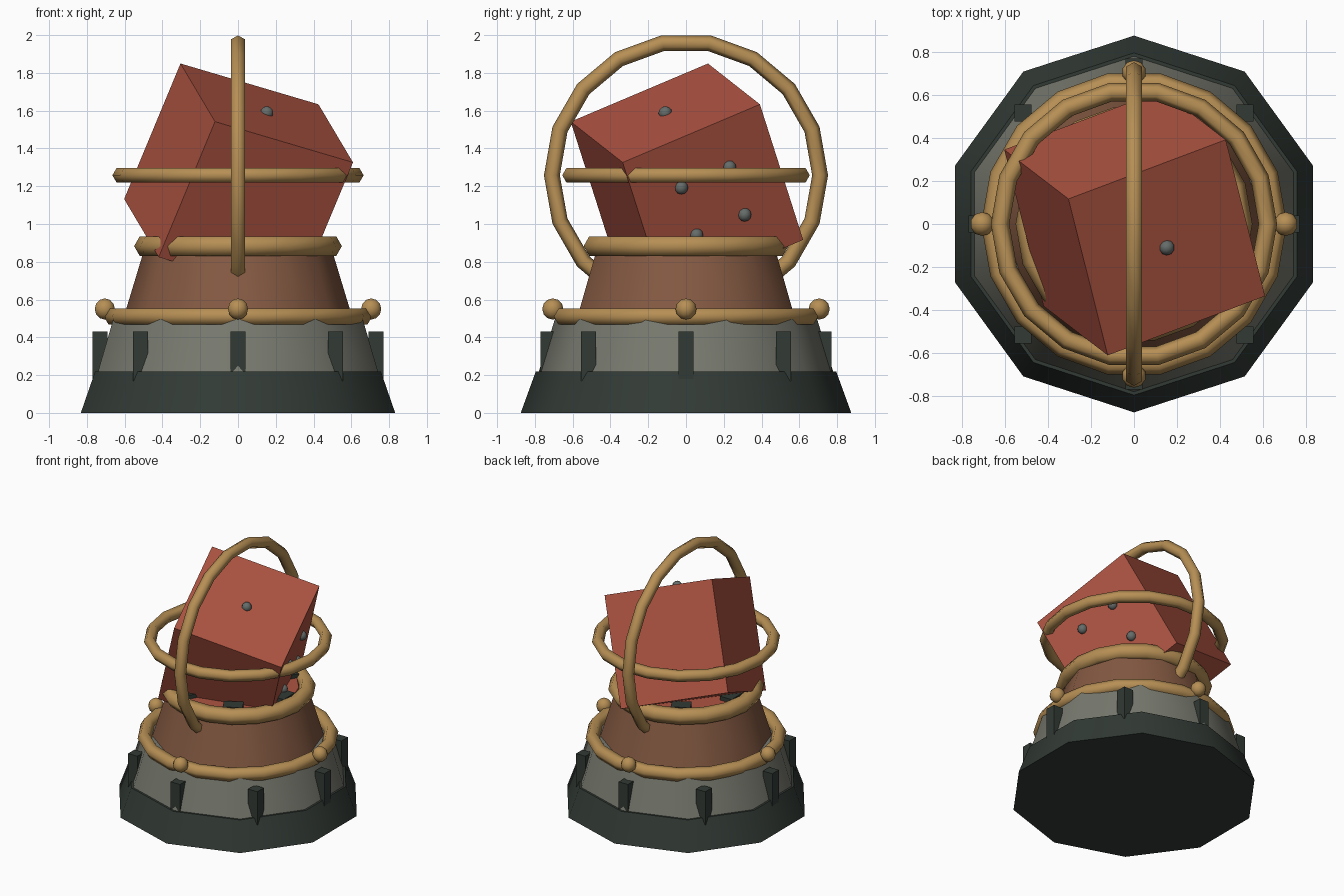
import bpy
from math import radians, pi, cos, sin
from mathutils import Euler, Vector

if "Cube" in bpy.data.objects:
    bpy.data.objects.remove(bpy.data.objects["Cube"], do_unlink=True)


def material(name, r, g, b):
    m = bpy.data.materials.new(name)
    m.use_nodes = True
    m.diffuse_color = (r, g, b, 1)
    m.node_tree.nodes["Principled BSDF"].inputs["Base Color"].default_value = (r, g, b, 1)
    return m


RED = material("brick red", 0.43, 0.09, 0.055)
GOLD = material("antique gold", 0.47, 0.275, 0.09)
STONE = material("warm stone", 0.185, 0.19, 0.155)
DARK = material("dark green iron", 0.032, 0.043, 0.036)
BROWN = material("brown leather", 0.23, 0.10, 0.054)
PIP = material("pewter", 0.13, 0.15, 0.14)


def finish(name, mat, angle=None):
    ob = bpy.context.object
    ob.name = name
    ob.data.materials.append(mat)
    if angle:
        bpy.ops.object.shade_smooth_by_angle(angle=radians(angle))
    return ob


def tapered(name, mat, r1, r2, z1, z2, turn=0, sides=10):
    bpy.ops.mesh.primitive_cone_add(vertices=sides, radius1=r1, radius2=r2, depth=z2 - z1,
                                    location=(0, 0, (z1 + z2) / 2), rotation=(0, 0, turn))
    return finish(name, mat, 40)


def ring(name, major, minor, z, rotation=(0, 0, 0)):
    bpy.ops.mesh.primitive_torus_add(major_segments=18, minor_segments=6, major_radius=major,
                                     minor_radius=minor, location=(0, 0, z), rotation=rotation)
    return finish(name, GOLD, 70)


def ball(name, mat, radius, location):
    bpy.ops.mesh.primitive_uv_sphere_add(segments=10, ring_count=6, radius=radius, location=location)
    return finish(name, mat, 60)


def block(name, mat, size, location, rotation=(0, 0, 0)):
    bpy.ops.mesh.primitive_cube_add(size=1, location=location, rotation=rotation)
    bpy.context.object.scale = size
    return finish(name, mat)


# Stepped pedestal
tapered("base_plinth", DARK, 0.875, 0.795, 0, 0.22)
tapered("stone_drum", STONE, 0.785, 0.69, 0.2, 0.51)
tapered("leather_cone", BROWN, 0.61, 0.492, 0.49, 0.88, pi / 10)
tapered("red_cushion", RED, 0.45, 0.43, 0.86, 0.9, 0, 18)

# Iron posts around the drum
for i in range(8):
    a = i * pi / 4
    block("drum_post", DARK, (0.08, 0.08, 0.26), (0.73 * cos(a), 0.73 * sin(a), 0.30))

# Iron studs on the cushion
for i in range(6):
    a = i * pi / 3
    block("cushion_stud", DARK, (0.1, 0.14, 0.06), (0.39 * cos(a), 0.39 * sin(a), 0.9), (0, 0, a))

# Gold rings and beads
ring("lower_ring", 0.66, 0.05, 0.51)
ring("collar_ring", 0.49, 0.06, 0.883)
ring("orbit_ring_level", 0.622, 0.043, 1.258)
ring("orbit_ring_upright", 0.71, 0.042, 1.258, (pi / 2, 0, pi / 2))
for i in range(4):
    a = i * pi / 2
    ball("ring_bead", GOLD, 0.056, (0.705 * cos(a), 0.705 * sin(a), 0.55))

# Tilted die with pips on two faces
tilt = Euler((0.405, 0.27, 0.36))
centre = Vector((0.003, 0.005, 1.229))
side = 0.81
block("die", RED, (side, side, side), centre, tilt)
spots = [(0, 0, side / 2)] + [(side / 2, y, z) for y in (-0.142, 0.142) for z in (-0.142, 0.142)]
for s in spots:
    ball("die_pip", PIP, 0.036, centre + tilt.to_matrix() @ Vector(s))
